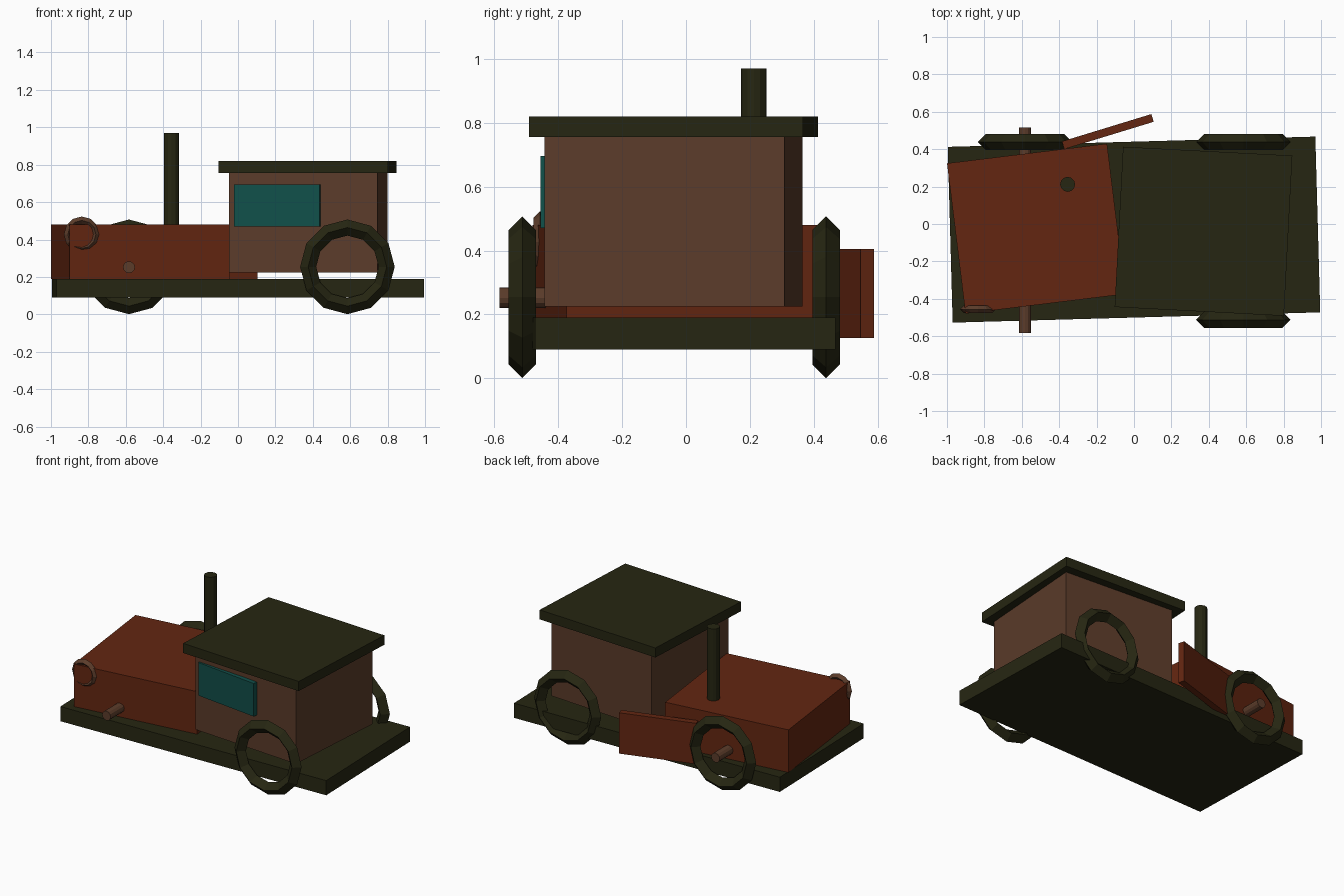
import bpy
from math import radians

if "Cube" in bpy.data.objects:
    bpy.data.objects.remove(bpy.data.objects["Cube"])


def material(name, rgb):
    m = bpy.data.materials.new(name)
    m.diffuse_color = (*rgb, 1)
    m.use_nodes = True
    m.node_tree.nodes["Principled BSDF"].inputs["Base Color"].default_value = m.diffuse_color
    return m


OLIVE = material("dark olive", (0.0194, 0.0194, 0.006))
RED = material("rust red", (0.125, 0.019, 0.0055))
BROWN = material("wood brown", (0.105, 0.045, 0.023))
TEAL = material("teal glass", (0.0056, 0.080, 0.068))


def finish(name, mat):
    ob = bpy.context.object
    ob.name = name
    ob.data.materials.append(mat)
    return ob


def box(name, mat, x, y, z0, z1, length, width, turn):
    bpy.ops.mesh.primitive_cube_add(size=1, location=(x, y, (z0 + z1) / 2),
                                    rotation=(0, 0, radians(turn)))
    bpy.context.object.scale = (length, width, z1 - z0)
    return finish(name, mat)


def ring(name, mat, loc, major, minor):
    bpy.ops.mesh.primitive_torus_add(location=loc, rotation=(radians(90), 0, 0),
                                     major_radius=major, minor_radius=minor,
                                     major_segments=12, minor_segments=4)
    return finish(name, mat)


def rod(name, mat, loc, radius, length, rot=(0, 0, 0)):
    bpy.ops.mesh.primitive_cylinder_add(vertices=12, radius=radius, depth=length,
                                        location=loc, rotation=rot)
    return finish(name, mat)


# Body, each block set slightly askew
box("chassis", OLIVE, 0.0, -0.03, 0.09, 0.19, 1.966, 0.94, 1.6)
box("hood", RED, -0.5225, -0.025, 0.19, 0.48, 0.862, 0.81, 7.0)
box("cab", BROWN, 0.375, -0.0385, 0.225, 0.755, 0.797, 0.752, -4.1)
box("roof", OLIVE, 0.3715, -0.039, 0.755, 0.82, 0.906, 0.858, -3.0)
box("window", TEAL, 0.21, -0.412, 0.47, 0.695, 0.46, 0.03, -7.0)

# Loose side panel swung out at the back
box("side_panel", RED, -0.14, 0.494, 0.127, 0.405, 0.50, 0.043, 17.0)

# Exhaust pipe
rod("exhaust_pipe", OLIVE, (-0.355, 0.212, 0.715), 0.04, 0.51)

# Front axle, bare on the near side
rod("front_axle", BROWN, (-0.583, -0.034, 0.252), 0.032, 1.10, (radians(90), 0, 0))

# Three hollow wheels; the near front one is missing
for name, x, y in (("front_wheel_far", -0.583, 0.438),
                   ("rear_wheel_far", 0.585, 0.438),
                   ("rear_wheel_near", 0.585, -0.512)):
    ring(name, OLIVE, (x, y, 0.254), 0.21, 0.043)

# Ring sunk into the hood corner
ring("hood_ring", BROWN, (-0.835, -0.456, 0.427), 0.075, 0.021)
